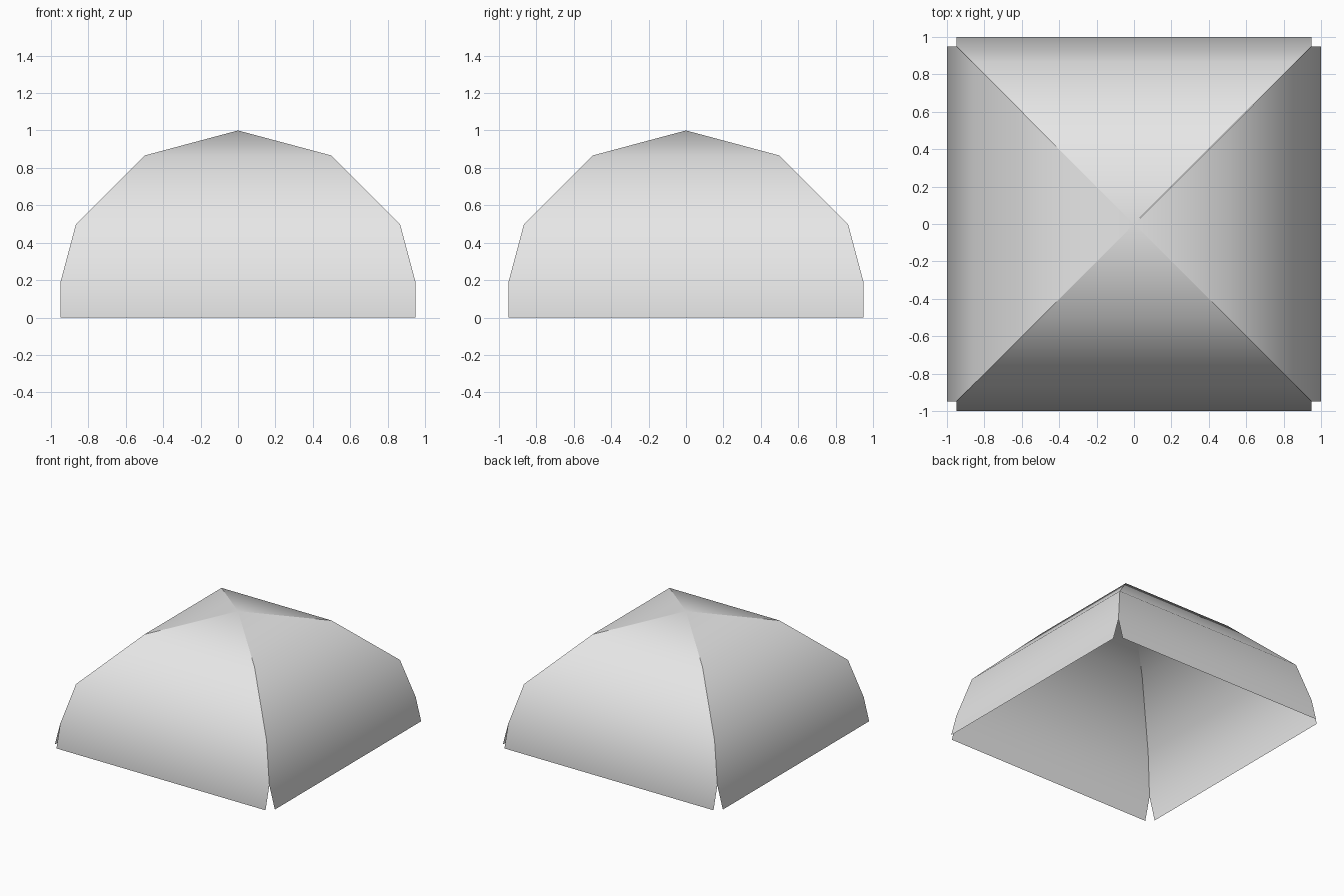
import bpy
from math import sin, cos, radians, tan
from mathutils import Vector

cube = bpy.data.objects.get("Cube")
if cube:
    bpy.data.objects.remove(cube, do_unlink=True)

SEGMENTS = 3      # arc steps from the base to the crown
HALF_LENGTH = 0.95  # the vault panels stop short of the base corners

# Plain grey shell
grey = bpy.data.materials.new("plain grey")
grey.use_nodes = True
grey.diffuse_color = (0.8, 0.8, 0.8, 1)
grey.node_tree.nodes["Principled BSDF"].inputs["Base Color"].default_value = grey.diffuse_color

# Arc profile as (distance from centre, height), with a row where the corner notch ends
arc = [(cos(radians(90 * i / SEGMENTS)), sin(radians(90 * i / SEGMENTS)))
       for i in range(SEGMENTS)]
notch_height = (1 - HALF_LENGTH) / tan(radians(45 / SEGMENTS))
arc.insert(1, (HALF_LENGTH, notch_height))


def vault_panel(name, angle):
    """One curved triangular side of the vault, turned about the vertical axis."""
    verts, faces = [], []
    for reach, height in arc:
        half = min(reach, HALF_LENGTH)
        verts += [(-half, -reach, height), (half, -reach, height)]
    for i in range(0, len(verts) - 2, 2):
        faces.append((i, i + 1, i + 3, i + 2))
    crown = len(verts)
    faces.append((crown - 2, crown - 1, crown))
    verts.append((0, 0, 1))

    mesh = bpy.data.meshes.new(name)
    mesh.from_pydata(verts, [], faces)
    mesh.materials.append(grey)
    mesh.shade_smooth()
    # Round shading along the barrel, with crisp groins between panels
    mesh.normals_split_custom_set_from_vertices(
        [Vector((0, y, z)).normalized() for x, y, z in verts])
    panel = bpy.data.objects.new(name, mesh)
    panel.rotation_euler.z = radians(angle)
    bpy.context.collection.objects.link(panel)


# Four sides of the open vault
for side, turn in (("front", 0), ("left", 90), ("back", 180), ("right", 270)):
    vault_panel(side + "_vault_panel", turn)
